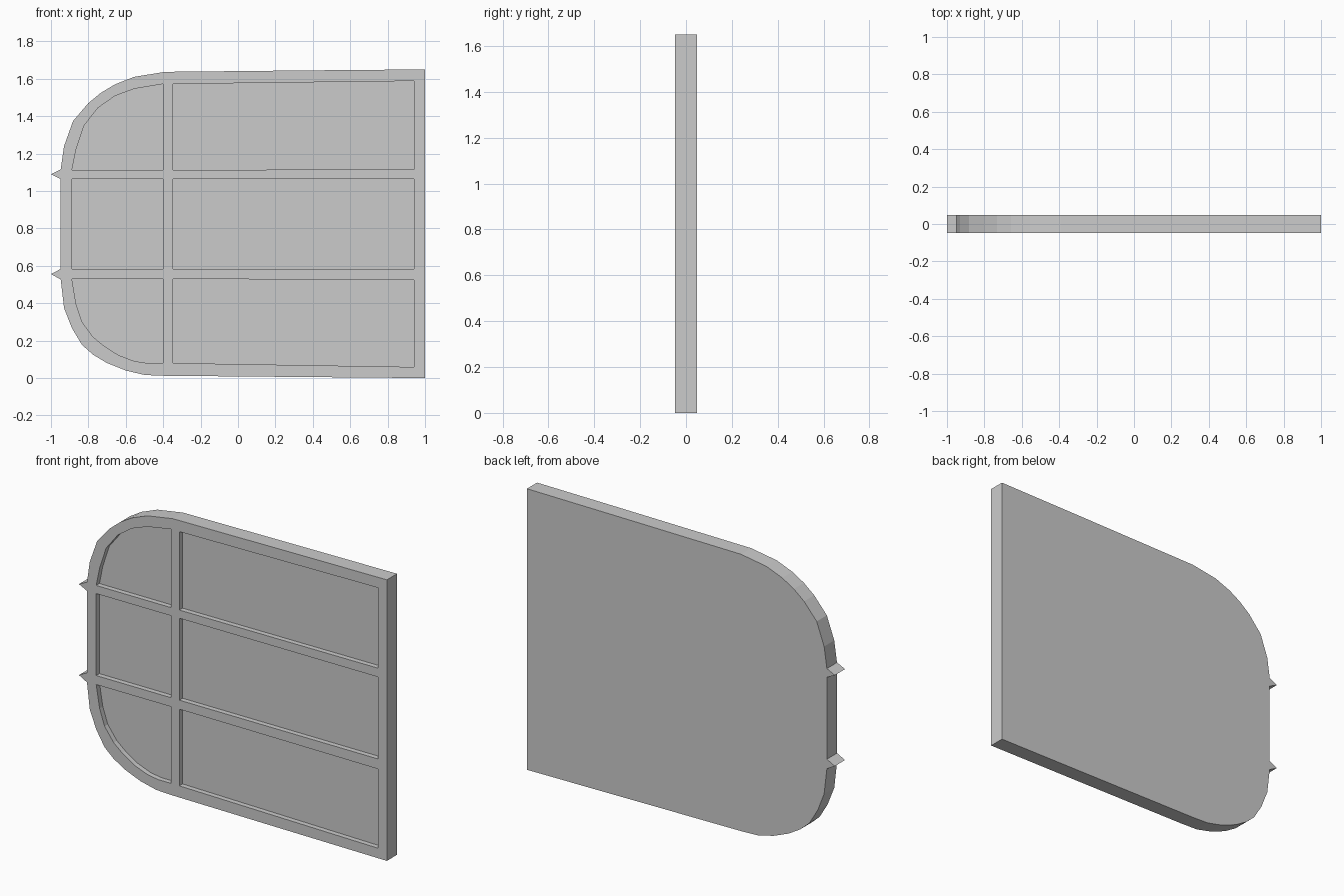
import bpy, bmesh

if "Cube" in bpy.data.objects:
    bpy.data.objects.remove(bpy.data.objects["Cube"])

FRONT, BACK, RECESS = -0.047, 0.047, -0.017

# Outer profile (x, z): straight right edge, rounded left corners, two hinge-like spikes
outline = [
    (1, 0), (0.4, 0.005), (-0.39, 0.012), (-0.497, 0.016), (-0.60, 0.04), (-0.70, 0.08),
    (-0.775, 0.125), (-0.834, 0.177), (-0.888, 0.267), (-0.93, 0.374), (-0.948, 0.527),
    (-1, 0.556), (-0.948, 0.583),
    (-0.948, 1.064), (-1, 1.09), (-0.948, 1.115),
    (-0.93, 1.24), (-0.882, 1.374), (-0.80, 1.47), (-0.733, 1.525), (-0.658, 1.57),
    (-0.556, 1.61), (-0.39, 1.637), (0.4, 1.645), (1, 1.65),
]

# Recessed panes: three wide on the right, three narrow on the left
L0, L1, R0, R1 = -0.888, -0.401, -0.348, 0.941
panes = [
    [(R0, 1.112), (R1, 1.116), (R1, 1.588), (R0, 1.572)],
    [(R0, 0.583), (R1, 0.583), (R1, 1.064), (R0, 1.064)],
    [(R0, 0.08), (R1, 0.059), (R1, 0.524), (R0, 0.53)],
    [(L0, 0.583), (L1, 0.583), (L1, 1.064), (L0, 1.064)],
    [(L0, 1.112), (L1, 1.112), (L1, 1.572), (-0.556, 1.546), (-0.658, 1.508),
     (-0.749, 1.444), (-0.824, 1.348), (-0.866, 1.22)],
    [(L0, 0.53), (-0.866, 0.396), (-0.834, 0.30), (-0.775, 0.22), (-0.72, 0.174),
     (-0.64, 0.123), (-0.556, 0.091), (-0.487, 0.08), (L1, 0.08), (L1, 0.53)],
]

bm = bmesh.new()


def walled_loop(points, depth):
    """Wall from the front plane to depth, closed there; returns the open front edges."""
    front = [bm.verts.new((x, FRONT, z)) for x, z in points]
    deep = [bm.verts.new((x, depth, z)) for x, z in points]
    n = len(points)
    for i in range(n):
        j = (i + 1) % n
        bm.faces.new((front[i], front[j], deep[j], deep[i]))
    bm.faces.new(deep)
    return [bm.edges.get((front[i], front[(i + 1) % n])) for i in range(n)]


# Slab sides and back, pocket walls and floors, then the front lattice between them
rim = walled_loop(outline, BACK)
for pane in panes:
    rim += walled_loop(pane, RECESS)
bmesh.ops.triangle_fill(bm, edges=rim, use_beauty=True, normal=(0, -1, 0))
bmesh.ops.recalc_face_normals(bm, faces=bm.faces)

mesh = bpy.data.meshes.new("paned_panel")
bm.to_mesh(mesh)
bm.free()
panel = bpy.data.objects.new("paned_panel", mesh)
bpy.context.collection.objects.link(panel)
